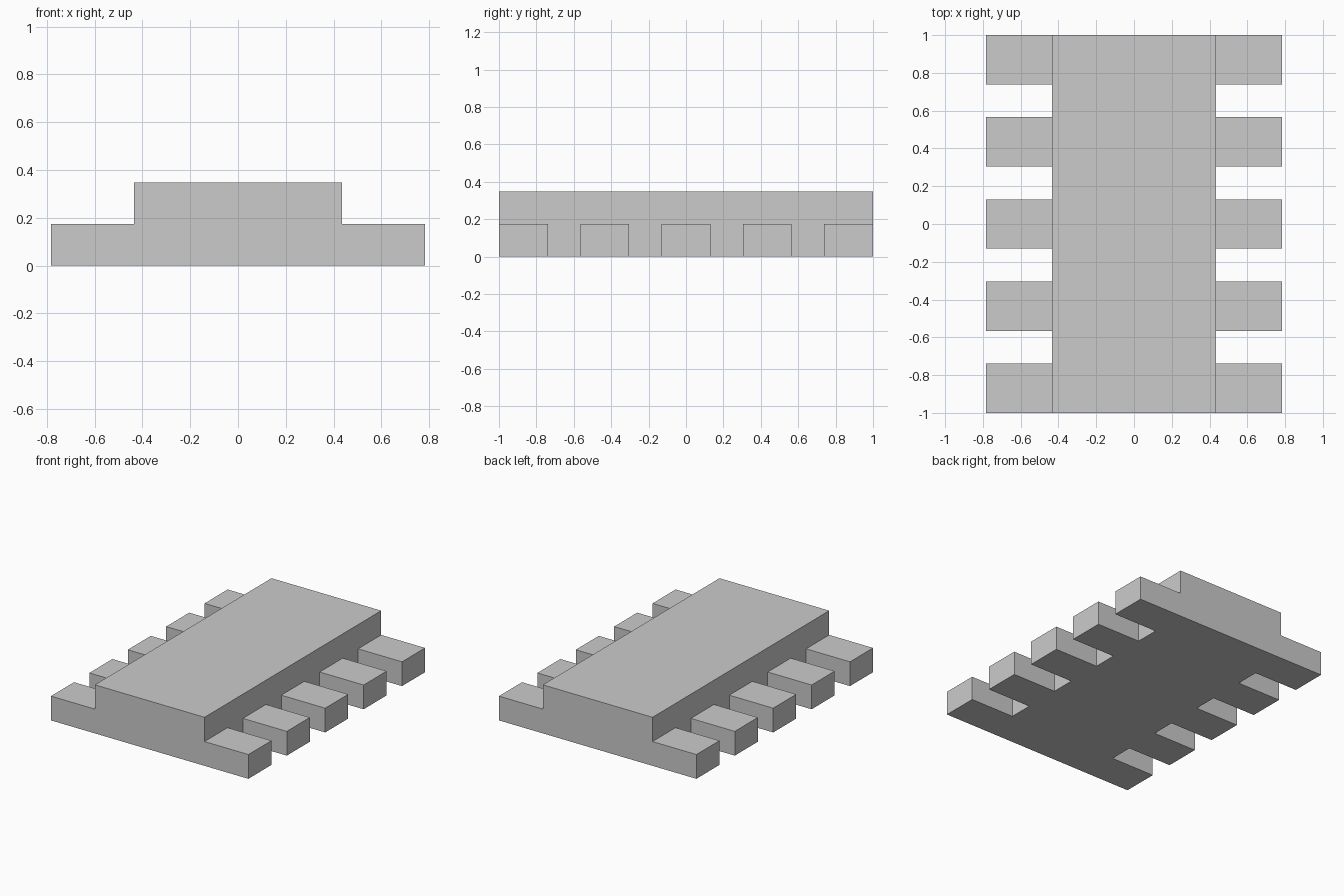
import bpy
import bmesh
import math
from mathutils import Vector

if "Cube" in bpy.data.objects:
    bpy.data.objects.remove(bpy.data.objects["Cube"])

U = 2 / 23                     # module: leads are 3U wide, gaps 2U
BODY_X, LEAD_X, STEP = 5 * U, 9 * U, 2 * U

bm = bmesh.new()


def floor_quad(x0, x1, y0, y1):
    bm.faces.new([bm.verts.new((x, y, 0)) for x, y in
                  ((x0, y0), (x1, y0), (x1, y1), (x0, y1))])


def raise_faces(faces, height):
    new = bmesh.ops.extrude_face_region(bm, geom=faces)["geom"]
    verts = [g for g in new if isinstance(g, bmesh.types.BMVert)]
    bmesh.ops.translate(bm, verts=verts, vec=Vector((0, 0, height)))
    return [g for g in new if isinstance(g, bmesh.types.BMFace)]


# Floor plan: central strip with five leads per side
y = -1.0
for row in range(9):
    is_lead = row % 2 == 0
    y_end = y + (3 if is_lead else 2) * U
    floor_quad(-BODY_X, BODY_X, y, y_end)
    if is_lead:
        floor_quad(-LEAD_X, -BODY_X, y, y_end)
        floor_quad(BODY_X, LEAD_X, y, y_end)
    y = y_end
bmesh.ops.remove_doubles(bm, verts=bm.verts[:], dist=1e-4)

# Raise the whole plan to lead height, then the central body again
tops = raise_faces(bm.faces[:], STEP)
centre = [f for f in tops if abs(f.calc_center_median().x) < 0.1]
raise_faces(centre, STEP)
inner = [f for f in bm.faces
         if abs(f.calc_center_median().x) < 0.1
         and abs(f.calc_center_median().z - STEP) < 1e-4
         and all(abs(v.co.z - STEP) < 1e-4 for v in f.verts)]
bmesh.ops.delete(bm, geom=inner, context="FACES")

# Merge flat areas into clean single faces
bmesh.ops.recalc_face_normals(bm, faces=bm.faces[:])
bmesh.ops.dissolve_limit(bm, angle_limit=math.radians(1),
                         verts=bm.verts[:], edges=bm.edges[:])

mesh = bpy.data.meshes.new("body_with_leads")
bm.to_mesh(mesh)
bm.free()
bpy.context.collection.objects.link(
    bpy.data.objects.new("body_with_leads", mesh))
